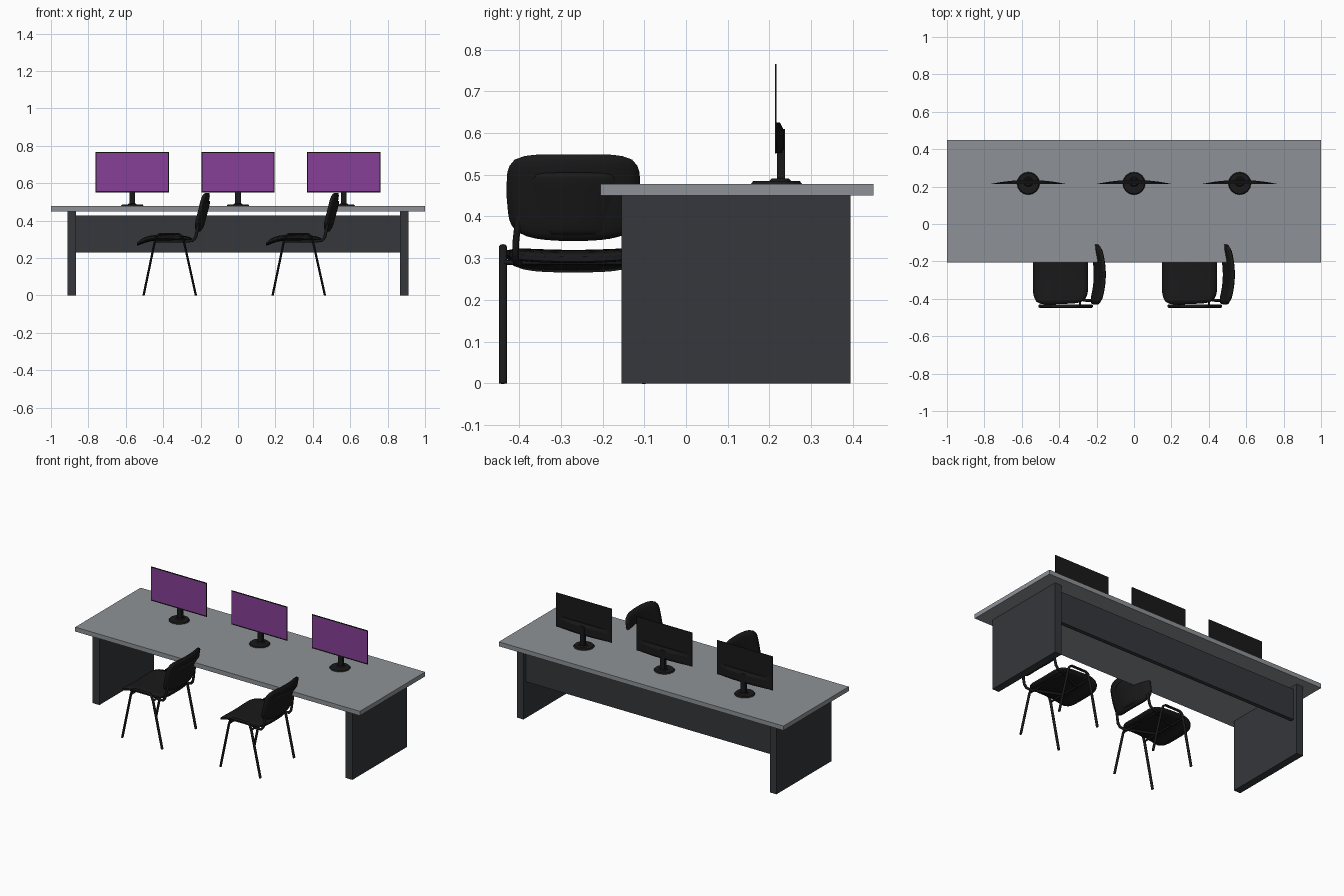
import bpy, bmesh, math
from mathutils import Matrix

if "Cube" in bpy.data.objects:
    bpy.data.objects.remove(bpy.data.objects["Cube"])


def mat(name, rgb):
    m = bpy.data.materials.get(name) or bpy.data.materials.new(name)
    m.diffuse_color = (*rgb, 1)
    m.use_nodes = True
    m.node_tree.nodes["Principled BSDF"].inputs["Base Color"].default_value = m.diffuse_color
    return m


GREY = mat("desk_grey", (0.27, 0.29, 0.31))
DARK = mat("panel_dark", (0.035, 0.038, 0.043))
BLACK = mat("black", (0.01, 0.01, 0.011))


def add_object(name, bm, material, smooth=False):
    bmesh.ops.recalc_face_normals(bm, faces=bm.faces)
    me = bpy.data.meshes.new(name)
    bm.to_mesh(me)
    bm.free()
    me.materials.append(material)
    ob = bpy.data.objects.new(name, me)
    bpy.context.collection.objects.link(ob)
    if smooth:
        me.shade_smooth()
    return ob


def box(name, x0, x1, y0, y1, z0, z1, material):
    bm = bmesh.new()
    size = Matrix.Diagonal((x1 - x0, y1 - y0, z1 - z0, 1))
    mid = Matrix.Translation(((x0 + x1) / 2, (y0 + y1) / 2, (z0 + z1) / 2))
    bmesh.ops.create_cube(bm, size=1, matrix=mid @ size)
    return add_object(name, bm, material)


def cylinder(name, r0, r1, x, y, z0, z1, sides=16):
    bm = bmesh.new()
    bmesh.ops.create_cone(bm, cap_ends=True, segments=sides, radius1=r0, radius2=r1,
                          depth=z1 - z0, matrix=Matrix.Translation((x, y, (z0 + z1) / 2)))
    return add_object(name, bm, BLACK)


def tube(name, points, radius, y=0.0, y_scale=1.0):
    cu = bpy.data.curves.new(name, 'CURVE')
    cu.dimensions = '3D'
    cu.bevel_depth = radius
    cu.bevel_resolution = 2
    cu.use_fill_caps = True
    sp = cu.splines.new('POLY')
    sp.points.add(len(points) - 1)
    for p, co in zip(sp.points, points):
        p.co = (*co, 1)
    cu.materials.append(BLACK)
    ob = bpy.data.objects.new(name, cu)
    ob.location.y = y
    ob.scale.y = y_scale
    bpy.context.collection.objects.link(ob)
    return ob


def pad(name, shape):
    """Cushion: a subdivided cube with rounded outline, bent by shape(a, b, t)."""
    bm = bmesh.new()
    bmesh.ops.create_cube(bm, size=2)
    bmesh.ops.subdivide_edges(bm, edges=bm.edges[:], cuts=11, use_grid_fill=True)
    for v in bm.verts:
        u, w, t = v.co
        a = u * (1 - 0.12 * abs(w) ** 6)
        b = w * (1 - 0.12 * abs(u) ** 6)
        v.co = shape(a, b, t * (1 - 0.55 * max(abs(u), abs(w)) ** 8))
    return add_object(name, bm, BLACK, True)


# Desk
box("desk_top", -1, 1, -0.205, 0.45, 0.45, 0.478, GREY)
for s, side in ((-1, "left"), (1, "right")):
    xs = sorted((s * 0.865, s * 0.912))
    box(side + "_side_panel", *xs, -0.155, 0.395, 0, 0.45, DARK)
box("modesty_panel", -0.866, 0.866, 0.345, 0.37, 0.23, 0.427, DARK)


# Monitors
def screen(name, cx):
    cols = 8
    bm = bmesh.new()
    bmesh.ops.create_grid(bm, x_segments=cols, y_segments=4, size=1)
    for f in bm.faces:
        c = f.calc_center_median()
        f.material_index = int((c.x + 1) / 2 * cols) + (cols if c.y < -0.5 else 0)
    for v in bm.verts:
        v.co = (cx + 0.191 * v.co.x, 0.2125, 0.66 + 0.101 * v.co.y)
    ob = add_object(name, bm, BLACK)
    ob.data.materials.clear()
    for dim, label in ((1, "screen"), (0.35, "screen_low")):
        for i in range(cols):
            k = i / (cols - 1)
            rgb = [dim * (p + (q - p) * k) for p, q in zip((0.24, 0.05, 0.31), (0.025, 0.13, 0.27))]
            ob.data.materials.append(mat(f"{label}_{i}", rgb))


def housing(name, cx):
    # Lens-shaped bulge on the lower back, sloping in at its top
    bm = bmesh.new()
    rings = []
    for z, depth, half in ((0.552, 0.013, 0.188), (0.565, 0.019, 0.188),
                           (0.605, 0.019, 0.186), (0.625, 0.009, 0.18)):
        ring = [bm.verts.new((cx + half * math.cos(math.pi * i / 12),
                              0.2165 + depth * math.sin(math.pi * i / 12) ** 2, z))
                for i in range(13)]
        rings.append(ring)
    for lo, hi in zip(rings, rings[1:]):
        for i in range(13):
            j = (i + 1) % 13
            bm.faces.new((lo[i], lo[j], hi[j], hi[i]))
    bm.faces.new(rings[0])
    bm.faces.new(rings[-1])
    add_object(name, bm, BLACK)


for i, cx in enumerate((-0.565, 0, 0.565), 1):
    box(f"monitor_{i}_panel", cx - 0.196, cx + 0.196, 0.213, 0.2175, 0.551, 0.766, BLACK)
    screen(f"monitor_{i}_screen", cx)
    housing(f"monitor_{i}_back_housing", cx)
    box(f"monitor_{i}_neck", cx - 0.015, cx + 0.015, 0.218, 0.237, 0.482, 0.61, BLACK)
    cylinder(f"monitor_{i}_base", 0.061, 0.056, cx, 0.217, 0.478, 0.485)
    cylinder(f"monitor_{i}_collar", 0.026, 0.02, cx, 0.226, 0.485, 0.491)


# Chairs, facing -x
CY = -0.27
for n, dx in ((1, 0.0), (2, 0.69)):
    def seat_shape(a, b, t):
        drop = 0.034 * (max(0, -a - 0.3) / 0.7) ** 2 + 0.008 * max(0, a) ** 2
        z = 0.313 - drop - 0.007 * (1 - b * b) + 0.014 * t
        return (dx - 0.393 + 0.148 * a, CY + 0.158 * b * (1 - 0.04 * a), z)

    def back_shape(b, c, t):
        low = 0.014 * b * b * max(0, -c)
        x = -0.197 + 0.024 * c + 0.026 * (1 - b * b) - 0.012 + 0.014 * t
        return (dx + x, CY + 0.16 * b * (1 - 0.05 * max(0, -c)), 0.445 + 0.104 * c + low)

    def cover_shape(b, c, t):
        x = -0.188 + 0.02 * c + 0.02 * (1 - b * b) - 0.006 + 0.008 * t
        return (dx + x, CY + 0.105 * b * (1 + 0.08 * c), 0.43 + 0.075 * c)

    pad(f"chair_{n}_seat", seat_shape)
    pad(f"chair_{n}_backrest", back_shape)
    pad(f"chair_{n}_backrest_cover", cover_shape)

    for s, side in ((-1, "near"), (1, "far")):
        # Inverted U leg frame of oval tube
        legs = [(-0.505, 0), (-0.445, 0.288), (-0.436, 0.317), (-0.42, 0.328),
                (-0.315, 0.328), (-0.3, 0.317), (-0.289, 0.288), (-0.225, 0)]
        tube(f"chair_{n}_{side}_leg_frame", [(dx + x, 0, z) for x, z in legs],
             0.006, CY + s * 0.169, 1.6)
        # Support running under the seat and up to the backrest
        arm = [(-0.445, 0.06, 0.29), (-0.33, 0.11, 0.29), (-0.27, 0.137, 0.29), (-0.24, 0.139, 0.295),
               (-0.226, 0.139, 0.312), (-0.22, 0.138, 0.34), (-0.207, 0.13, 0.41)]
        tube(f"chair_{n}_{side}_back_support", [(dx + x, CY + s * y, z) for x, y, z in arm], 0.008)
    for x, end in ((-0.445, "front"), (-0.289, "rear")):
        tube(f"chair_{n}_{end}_crossbar",
             [(dx + x, CY - 0.169, 0.29), (dx + x, CY + 0.169, 0.29)], 0.006)
